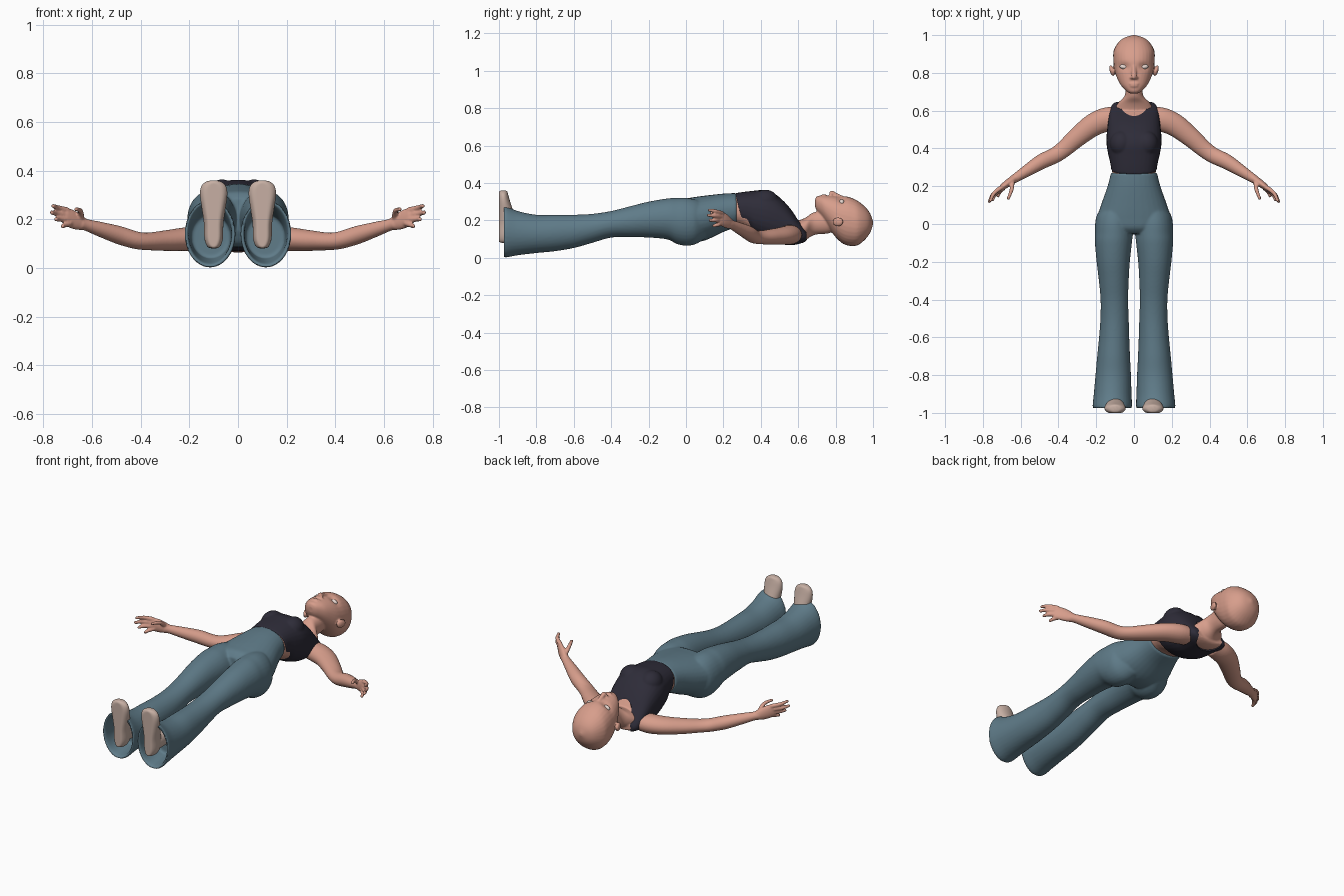
import bpy, bmesh, math
from mathutils import Vector, Matrix

cube = bpy.data.objects.get("Cube")
if cube:
    bpy.data.objects.remove(cube)

X, Y, Z = Vector((1, 0, 0)), Vector((0, 1, 0)), Vector((0, 0, 1))


def material(name, rgb):
    m = bpy.data.materials.new(name)
    m.use_nodes = True
    m.diffuse_color = (*rgb, 1)
    m.node_tree.nodes["Principled BSDF"].inputs["Base Color"].default_value = (*rgb, 1)
    return m


SKIN = material("skin", (0.68, 0.34, 0.26))
DENIM = material("blue_denim", (0.115, 0.2, 0.25))
DARK = material("dark_cloth", (0.027, 0.025, 0.04))
SOLE = material("beige_sock", (0.57, 0.43, 0.37))
EYE = material("eye_white", (0.8, 0.68, 0.63))


def spline(rows, steps):
    """Catmull-Rom interpolation through rows of numbers."""
    out, n = [], len(rows)
    for i in range(n - 1):
        p = [rows[max(0, min(n - 1, i + k))] for k in (-1, 0, 1, 2)]
        for j in range(steps):
            t = j / steps
            out.append([0.5 * (2 * b + (c - a) * t + (2 * a - 5 * b + 4 * c - d) * t * t
                        + (3 * b - a - 3 * c + d) * t ** 3) for a, b, c, d in zip(*p)])
    return out + [list(rows[-1])]


def loft(bm, rows, axes=None, s=1, power=1.0, sides=32, steps=5):
    """Closed tube through rows of x, y, z, radius a, radius b."""
    rows = spline(rows, steps)
    rings = []
    for i, (x, y, z, ra, rb) in enumerate(rows):
        if axes:
            a, b = axes
        else:
            d = Vector(rows[min(i + 1, len(rows) - 1)][:3]) - Vector(rows[max(i - 1, 0)][:3])
            a = d.cross(Z).normalized()
            b = a.cross(d).normalized()
        ring = []
        for k in range(sides):
            t = math.tau * k / sides
            u, v = math.cos(t), math.sin(t)
            u, v = (math.copysign(abs(w) ** power, w) for w in (u, v))
            p = Vector((x, y, z)) + a * ra * u + b * rb * v
            ring.append(bm.verts.new((p.x * s, p.y, p.z)))
        rings.append(ring)
    for r, q in zip(rings, rings[1:]):
        for k in range(sides):
            n = (k + 1) % sides
            bm.faces.new((r[k], r[n], q[n], q[k]))
    bm.faces.new(rings[0])
    bm.faces.new(rings[-1])


def body(bm, rows, inset=0.0, s=1, power=1.0):
    """Loft along y from rows of y, half width, low z, high z, centre x."""
    full = [(r[4] if len(r) > 4 else 0, r[0], (r[2] + r[3]) / 2,
             r[1] - inset, (r[3] - r[2]) / 2 - inset) for r in rows]
    loft(bm, full, (X, Z), s, power)


def blob(bm, pos, size, tilt=0.0):
    m = Matrix.Translation(pos) @ Matrix.Rotation(tilt, 4, 'Z') @ Matrix.Diagonal((*size, 1))
    bmesh.ops.create_uvsphere(bm, u_segments=24, v_segments=16, radius=1, matrix=m)


def finish(name, bm, mat, voxel=0, smooth=0, cutter=None):
    bmesh.ops.recalc_face_normals(bm, faces=bm.faces)
    mesh = bpy.data.meshes.new(name)
    bm.to_mesh(mesh)
    bm.free()
    ob = bpy.data.objects.new(name, mesh)
    bpy.context.collection.objects.link(ob)
    if voxel:
        r = ob.modifiers.new("merge", 'REMESH')
        r.mode, r.voxel_size = 'VOXEL', voxel
        f = ob.modifiers.new("soften", 'SMOOTH')
        f.factor, f.iterations = 0.5, smooth
    if cutter:
        c = ob.modifiers.new("neckline", 'BOOLEAN')
        c.operation, c.object, c.solver = 'DIFFERENCE', cutter, 'EXACT'
    if ob.modifiers:
        dg = bpy.context.evaluated_depsgraph_get()
        ob.data = bpy.data.meshes.new_from_object(ob.evaluated_get(dg))
        ob.modifiers.clear()
    ob.data.materials.clear()
    ob.data.materials.append(mat)
    for p in ob.data.polygons:
        p.use_smooth, p.material_index = True, 0
    ob.data.set_sharp_from_angle(angle=math.radians(50))
    return ob


torso = [(.25, .12, .17, .345), (.3, .125, .155, .352), (.36, .135, .12, .358),
         (.42, .145, .09, .362), (.47, .145, .075, .345), (.52, .14, .07, .305),
         (.56, .135, .068, .26), (.6, .13, .068, .205), (.63, .117, .075, .165),
         (.645, .1, .085, .14)]

# Head, with sockets pressed in
skin = bmesh.new()
body(skin, [(.69, .015, .275, .31), (.7, .036, .25, .328), (.73, .066, .21, .333),
            (.76, .084, .165, .333), (.8, .1, .11, .33), (.84, .107, .075, .33),
            (.88, .11, .063, .322), (.92, .107, .068, .303), (.96, .084, .1, .27),
            (.985, .054, .135, .236), (1.0, .008, .178, .195)], power=.92)
for v in skin.verts:
    if v.co.z > .24:
        d = ((abs(v.co.x) - .052) / .03) ** 2 + ((v.co.y - .832) / .02) ** 2
        v.co.z -= .014 * math.exp(-d)

# Nose, lips
loft(skin, [(0, .845, .318, .012, .01), (0, .81, .332, .012, .012),
            (0, .782, .345, .014, .013), (0, .768, .336, .012, .01)], (X, Z))
blob(skin, (0, .778, .346), (.013, .012, .013))
blob(skin, (0, .743, .331), (.026, .006, .009))
blob(skin, (0, .731, .331), (.022, .007, .009))

# Neck and torso under the clothes
body(skin, [(.56, .07, .09, .2), (.6, .1, .08, .2), (.64, .085, .095, .215),
            (.67, .055, .115, .237), (.7, .045, .125, .247), (.76, .046, .13, .262),
            (.81, .04, .15, .25)])
body(skin, torso, inset=.007, power=.85)

for s in (1, -1):
    # Ears and nostril wings
    blob(skin, (s * .117, .812, .192), (.012, .03, .024), s * -.3)
    blob(skin, (s * .014, .774, .336), (.008, .008, .008))
    # Arm
    loft(skin, [(.09, .56, .125, .06, .048), (.15, .552, .122, .064, .052),
                (.22, .522, .118, .06, .048), (.3, .46, .112, .052, .042),
                (.37, .398, .109, .045, .036), (.42, .363, .114, .042, .036),
                (.49, .33, .135, .04, .037), (.57, .28, .16, .031, .03),
                (.625, .245, .177, .024, .024), (.65, .228, .183, .022, .026)], s=s)
    # Palm
    loft(skin, [(.63, .242, .178, .02, .024), (.66, .222, .19, .02, .034),
                (.69, .2, .204, .017, .038), (.712, .182, .212, .012, .035)], s=s)
    # Fingers and thumb
    for base, mid, tip in [((.7, .195, .237), (.742, .162, .248), (.762, .118, .256)),
                           ((.705, .19, .219), (.748, .155, .224), (.768, .112, .228)),
                           ((.7, .188, .2), (.736, .156, .2), (.75, .122, .2)),
                           ((.69, .192, .184), (.712, .168, .176), (.722, .142, .17)),
                           ((.645, .222, .205), (.648, .182, .234), (.668, .13, .242))]:
        loft(skin, [(*base, .013, .012), (*mid, .011, .0105), (*tip, .008, .008)],
             s=s, sides=12)
finish("skin_body", skin, SKIN, voxel=.005, smooth=3)

# Eyes
for s, side in ((1, "left"), (-1, "right")):
    bm = bmesh.new()
    blob(bm, (s * .052, .832, .296), (.024, .0135, .016), s * .12)
    finish(side + "_eye", bm, EYE)

# Sleeveless top, with a scooped neckline and slanted lower edge
bm = bmesh.new()
bmesh.ops.create_cone(bm, cap_ends=True, segments=48, radius1=1, radius2=1, depth=1,
                      matrix=Matrix.Translation((0, .665, .2)) @ Matrix.Diagonal((.082, .093, .6, 1)))
cutter = finish("neckline_cutter", bm, DARK)
cutter.hide_render = True
bm = bmesh.new()
body(bm, torso, power=.85)
for s in (1, -1):
    blob(bm, (s * .066, .425, .3), (.062, .07, .064))
for v in bm.verts:
    if v.co.y < .36:
        v.co.y += max(0, .345 - v.co.z) * .25 * (.36 - v.co.y) / .11 + .012 * (.36 - v.co.y) / .11
shirt = finish("sleeveless_top", bm, DARK, voxel=.006, smooth=3, cutter=cutter)
bpy.data.objects.remove(cutter)

# Flared trousers: hips plus two hollow-hemmed legs
bm = bmesh.new()
body(bm, [(.272, .122, .163, .346), (.2, .14, .138, .343), (.1, .175, .092, .332),
          (.03, .195, .085, .322), (-.02, .18, .1, .312), (-.05, .13, .15, .285)], power=.92)
leg = [(.1, .08, .1, .3, .08), (.05, .095, .072, .312, .1), (0, .1, .064, .32, .106),
       (-.05, .101, .074, .32, .107), (-.1, .098, .098, .317, .109),
       (-.2, .088, .108, .3, .11), (-.3, .079, .11, .275, .107),
       (-.4, .073, .108, .25, .104), (-.5, .075, .08, .235, .103),
       (-.6, .08, .052, .23, .105), (-.7, .087, .035, .23, .108),
       (-.8, .094, .025, .23, .11), (-.9, .1, .013, .25, .113),
       (-.968, .104, .001, .28, .115), (-.968, .09, .016, .265, .115),
       (-.9, .085, .03, .235, .113), (-.84, .08, .04, .22, .112)]
for s in (1, -1):
    body(bm, leg, s=s)
finish("flared_trousers", bm, DENIM, voxel=.007, smooth=4)

# Feet: flat soles with ankles running up into the trousers
for s, side in ((1, "left"), (-1, "right")):
    bm = bmesh.new()
    loft(bm, [(.1, -.965, .08, .008, .02), (.1, -.962, .088, .026, .04),
              (.1, -.955, .12, .038, .055), (.1, -.955, .18, .04, .055),
              (.1, -.965, .24, .048, .045), (.1, -.974, .3, .056, .034),
              (.1, -.977, .335, .051, .027), (.1, -.977, .354, .032, .021),
              (.1, -.977, .36, .008, .012)], (X, Y), s)
    loft(bm, [(.1, -.95, .14, .036, .045), (.1, -.8, .14, .036, .042)], (X, Z), s)
    for v in bm.verts:
        v.co.y = max(v.co.y, -1)
    finish(side + "_foot", bm, SOLE)
